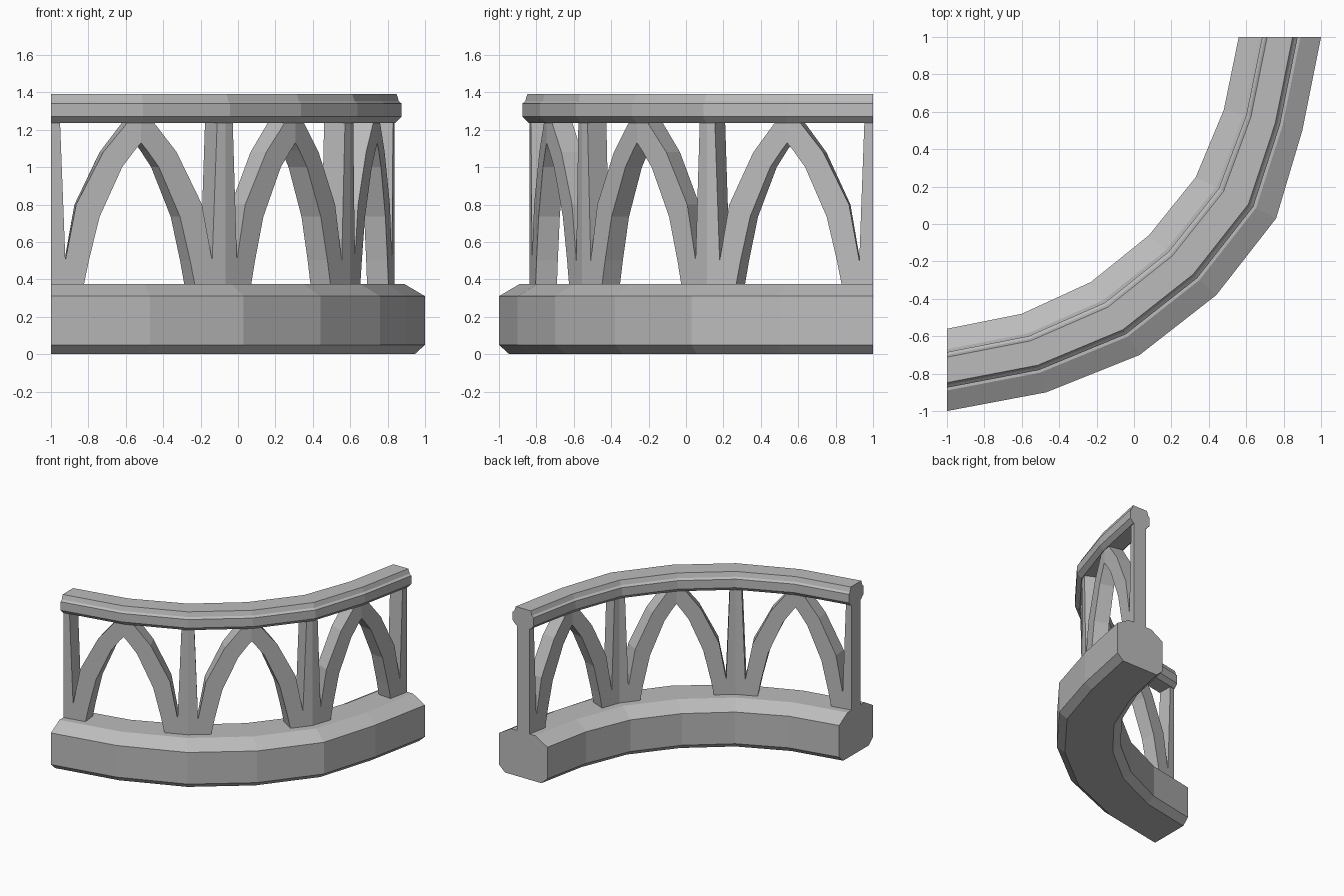
import bpy, bmesh
from mathutils import Vector

if "Cube" in bpy.data.objects:
    bpy.data.objects.remove(bpy.data.objects["Cube"], do_unlink=True)

stone = bpy.data.materials.new("grey_stone")
stone.use_nodes = True
GREY = (0.5, 0.5, 0.5, 1)
stone.diffuse_color = GREY
stone.node_tree.nodes["Principled BSDF"].inputs["Base Color"].default_value = GREY

# Plan of the curved wall: outer and inner edge, station by station
OUTER = [(-1, -1), (-.47, -.9), (.03, -.7), (.44, -.38), (.76, .03), (.9, .5), (1, 1)]
INNER = [(-1, -.56), (-.6, -.48), (-.23, -.31), (.08, -.06), (.33, .25), (.48, .61), (.56, 1)]
WIDTH = 0.44
LAST = len(OUTER) - 1
HALF_DEPTH = 0.058


def place(t, d, z):
    """Point at station t along the wall, offset d outward, height z."""
    i = min(int(t), LAST - 1)
    outer = Vector(OUTER[i]).lerp(Vector(OUTER[i + 1]), t - i)
    inner = Vector(INNER[i]).lerp(Vector(INNER[i + 1]), t - i)
    p = inner.lerp(outer, 0.5 + d / WIDTH)
    return (p.x, p.y, z)


def loft(name, rings):
    """Skin equal-length rings of (t, d, z) and cap both ends."""
    bm = bmesh.new()
    loops = [[bm.verts.new(place(*p)) for p in ring] for ring in rings]
    for a, b in zip(loops, loops[1:]):
        for k in range(len(a)):
            n = (k + 1) % len(a)
            bm.faces.new((a[k], a[n], b[n], b[k]))
    bm.faces.new(loops[0])
    bm.faces.new(loops[-1])
    bmesh.ops.recalc_face_normals(bm, faces=bm.faces)
    mesh = bpy.data.meshes.new(name)
    bm.to_mesh(mesh)
    bm.free()
    mesh.materials.append(stone)
    obj = bpy.data.objects.new(name, mesh)
    bpy.context.collection.objects.link(obj)


def sweep(name, half_profile):
    """Sweep a symmetric (half width, z) profile along the whole wall."""
    section = half_profile + [(-d, z) for d, z in reversed(half_profile)]
    loft(name, [[(t, d, z) for d, z in section] for t in range(LAST + 1)])


# Plinth and handrail
sweep("base", [(.165, 0), (.22, .05), (.22, .31), (.11, .375)])
sweep("handrail", [(.063, 1.237), (.095, 1.27), (.095, 1.34), (.08, 1.353), (.068, 1.39)])

# Tapered posts, bent at the wall corners
for number, t in enumerate(range(0, LAST + 1, 2), 1):
    rings = []
    for w, z in [(.16, .36), (.16, .5), (.1, 1.25)]:
        stations = sorted({max(0, t - w), t, min(LAST, t + w)})
        rings.append([(s, HALF_DEPTH, z) for s in stations]
                     + [(s, -HALF_DEPTH, z) for s in reversed(stations)])
    loft(f"post_{number}", rings)

# Pointed arches: (inner point, outer point) from foot to crown, then mirrored
RIB = [((.36, .36), (.16, .36)), ((.42, .5), (.16, .5)), ((.54, .735), (.28, .8)),
       ((.79, 1.0), (.58, 1.08)), ((.93, 1.09), (.86, 1.245))]
CROWN = [((1, 1.13), (1, 1.245))]
mirrored = [((2 - a, az), (2 - b, bz)) for (a, az), (b, bz) in reversed(RIB)]
for number, start in enumerate(range(0, LAST, 2), 1):
    loft(f"arch_{number}", [
        [(start + a, HALF_DEPTH, az), (start + b, HALF_DEPTH, bz),
         (start + b, -HALF_DEPTH, bz), (start + a, -HALF_DEPTH, az)]
        for (a, az), (b, bz) in RIB + CROWN + mirrored])
